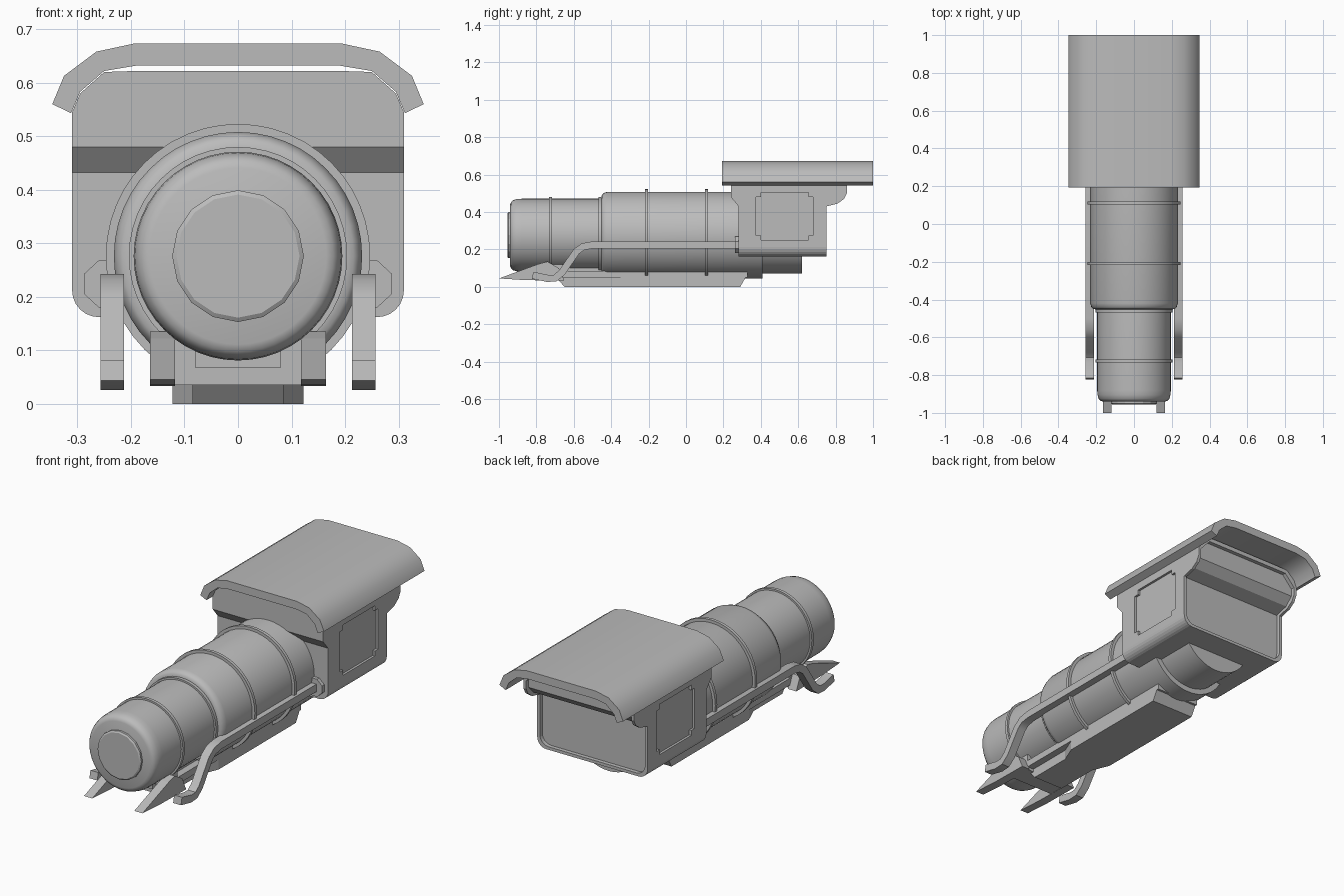
import bpy, bmesh, math
from mathutils import Vector

cube = bpy.data.objects.get("Cube")
if cube:
    bpy.data.objects.remove(cube, do_unlink=True)

grey = bpy.data.materials.new("plain_grey")
grey.use_nodes = True
grey.diffuse_color = (0.5, 0.5, 0.5, 1)
bsdf = grey.node_tree.nodes["Principled BSDF"]
bsdf.inputs["Base Color"].default_value = (0.5, 0.5, 0.5, 1)
AXIS_Z = 0.276


def finish(name, bm, smooth=None):
    bmesh.ops.recalc_face_normals(bm, faces=bm.faces)
    mesh = bpy.data.meshes.new(name)
    bm.to_mesh(mesh)
    bm.free()
    mesh.materials.append(grey)
    ob = bpy.data.objects.new(name, mesh)
    bpy.context.collection.objects.link(ob)
    if smooth:
        select(ob)
        bpy.ops.object.shade_smooth_by_angle(angle=math.radians(smooth))
    return ob


def select(ob):
    bpy.ops.object.select_all(action='DESELECT')
    ob.select_set(True)
    bpy.context.view_layer.objects.active = ob


def prism(name, points, axis, lo, hi, smooth=None):
    """Extrude a 2D outline along axis: x takes (y, z), y takes (x, z), z takes (x, y)."""
    place = {'x': lambda a, b, d: (d, a, b),
             'y': lambda a, b, d: (a, d, b),
             'z': lambda a, b, d: (a, b, d)}[axis]
    bm = bmesh.new()
    ends = [[bm.verts.new(place(a, b, d)) for a, b in points] for d in (lo, hi)]
    for ring in ends:
        bm.faces.new(ring)
    n = len(points)
    for i in range(n):
        j = (i + 1) % n
        bm.faces.new((ends[0][i], ends[0][j], ends[1][j], ends[1][i]))
    return finish(name, bm, smooth)


def rect(x0, z0, x1, z1):
    return [(x0, z0), (x1, z0), (x1, z1), (x0, z1)]


def mirrored(half):
    return half + [(-x, z) for x, z in reversed(half)]


def lathe(name, profile, segments=48, smooth=40):
    """Turn a (y, radius) profile about the long axis, with flat end caps."""
    bm = bmesh.new()
    rings = []
    for y, r in profile:
        angles = [2 * math.pi * i / segments for i in range(segments)]
        rings.append([bm.verts.new((r * math.sin(a), y, AXIS_Z + r * math.cos(a))) for a in angles])
    bm.faces.new(rings[0])
    bm.faces.new(rings[-1])
    for a, b in zip(rings, rings[1:]):
        for i in range(segments):
            j = (i + 1) % segments
            bm.faces.new((a[i], a[j], b[j], b[i]))
    return finish(name, bm, smooth)


def cut(ob, tool, operation='DIFFERENCE'):
    mod = ob.modifiers.new("cut", 'BOOLEAN')
    mod.operation, mod.object, mod.solver = operation, tool, 'EXACT'
    select(ob)
    bpy.ops.object.modifier_apply(modifier=mod.name)
    bpy.data.objects.remove(tool, do_unlink=True)


# Boiler: narrow front drum, wide rear drum, stepped tail
lathe("front_drum", [(-0.94, 0.165), (-0.935, 0.178), (-0.925, 0.187), (-0.905, 0.193),
                     (-0.88, 0.195), (-0.43, 0.195)])
lathe("front_hatch", [(-0.955, 0.115), (-0.95, 0.123), (-0.93, 0.123)], 16, 20)
lathe("rear_drum", [(-0.452, 0.2), (-0.45, 0.216), (-0.44, 0.226), (-0.42, 0.232), (0.41, 0.232)])
lathe("boiler_tail", [(0.4, 0.205), (0.62, 0.205)])
for label, y, r in (("front", -0.725, 0.204), ("joint", -0.46, 0.204),
                    ("middle", -0.21, 0.247), ("rear", 0.11, 0.247)):
    lathe(label + "_boiler_band", [(y - 0.008, r), (y + 0.008, r)])

# Cab body: side profile trimmed by a rounded front outline
cab = prism("cab", [(0.28, 0.16), (0.75, 0.16), (0.75, 0.43), (0.81, 0.445), (0.845, 0.47),
                    (0.86, 0.5), (0.86, 0.65), (0.24, 0.65), (0.24, 0.48), (0.28, 0.432)],
            'x', -0.4, 0.4)
corner = [(0.26 + 0.05 * math.sin(a), 0.212 - 0.05 * math.cos(a))
          for a in [math.radians(15 * i) for i in range(7)]]
outline = corner + [(0.31, 0.545), (0.295, 0.58), (0.25, 0.62), (0.19, 0.622)]
cut(cab, prism("outline_cutter", mirrored(outline), 'y', 0, 1), 'INTERSECT')

# Recessed back wall with a thin rim
recess = prism("recess_cutter", [(0.73, 0.1), (0.73, 0.44), (0.80, 0.46), (0.84, 0.5),
                                 (0.84, 0.65), (0.95, 0.65), (0.95, 0.1)], 'x', -0.4, 0.4)
rim = [(x - 0.015, z + 0.015) for x, z in corner] + [(0.295, 0.54), (0.24, 0.6)]
cut(recess, prism("rim_cutter", mirrored(rim), 'y', 0.5, 1), 'INTERSECT')
cut(cab, recess)

# Sunken side panels with notched corners
a0, a1, b0, b1, n = 0.375, 0.68, 0.25, 0.505, 0.025
notched = [(a0 + n, b0), (a1 - n, b0), (a1 - n, b0 + n), (a1, b0 + n),
           (a1, b1 - n), (a1 - n, b1 - n), (a1 - n, b1), (a0 + n, b1),
           (a0 + n, b1 - n), (a0, b1 - n), (a0, b0 + n), (a0 + n, b0 + n)]
for s in (-1, 1):
    cut(cab, prism("panel_cutter", notched, 'x', s * 0.298, s * 0.35))

# Roof shell
outer = [(0.195, 0.673), (0.265, 0.658), (0.325, 0.613), (0.347, 0.56)]
inner = [(0.312, 0.543), (0.295, 0.583), (0.25, 0.622), (0.19, 0.632)]
half = outer + inner
prism("roof", half + [(-x, z) for x, z in reversed(half)], 'y', 0.193, 1.0, 35)

# Underside tray, narrow at the front
tray = prism("tray", [(-0.68, 0.035), (-0.65, 0), (0.29, 0), (0.33, 0.07), (0.33, 0.1),
                      (-0.66, 0.1)], 'x', -0.3, 0.3)
plan = [(0.085, -0.8), (0.085, -0.42), (0.122, -0.33), (0.122, 0.5)]
cut(tray, prism("plan_cutter", mirrored(plan), 'z', -0.1, 0.3), 'INTERSECT')
prism("tray_sill", rect(-0.122, 0.05, 0.122, 0.085), 'y', -0.66, 0.33)

# Front frame and runners
prism("front_frame", rect(-0.122, 0.035, 0.122, 0.12), 'y', -0.77, -0.66)
prism("frame_plate", rect(-0.08, 0.068, 0.08, 0.12), 'y', -0.8, -0.76)


def bar(name, path, half_width, x):
    """Flat bar of even thickness following a (y, z) path."""
    pts = [Vector(p) for p in path]
    top, bottom = [], []
    for i, p in enumerate(pts):
        t = (pts[min(i + 1, len(pts) - 1)] - pts[max(i - 1, 0)]).normalized()
        normal = Vector((-t.y, t.x)) * half_width
        top.append(p + normal)
        bottom.append(p - normal)
    return prism(name, [tuple(p) for p in top + bottom[::-1]], 'x', x - 0.022, x + 0.022, 30)


for side, s in (("left", 1), ("right", -1)):
    x0, x1 = sorted((s * 0.118, s * 0.164))
    prism(side + "_front_runner", [(-1.0, 0.045), (-0.86, 0.036), (-0.65, 0.033),
                                   (-0.68, 0.1), (-0.74, 0.135), (-0.79, 0.122)], 'x', x0, x1)
    bar(side + "_handrail", [(-0.82, 0.062), (-0.74, 0.045), (-0.70, 0.047), (-0.665, 0.075),
                             (-0.585, 0.19), (-0.55, 0.215), (-0.5, 0.224), (0.3, 0.224)],
        0.019, s * 0.235)
    prism(side + "_rail_bracket", [(s * 0.24 + 0.052 * math.cos(a), 0.224 + 0.048 * math.sin(a))
                                   for a in [math.radians(22.5 + 45 * i) for i in range(8)]],
          'y', 0.262, 0.285)
